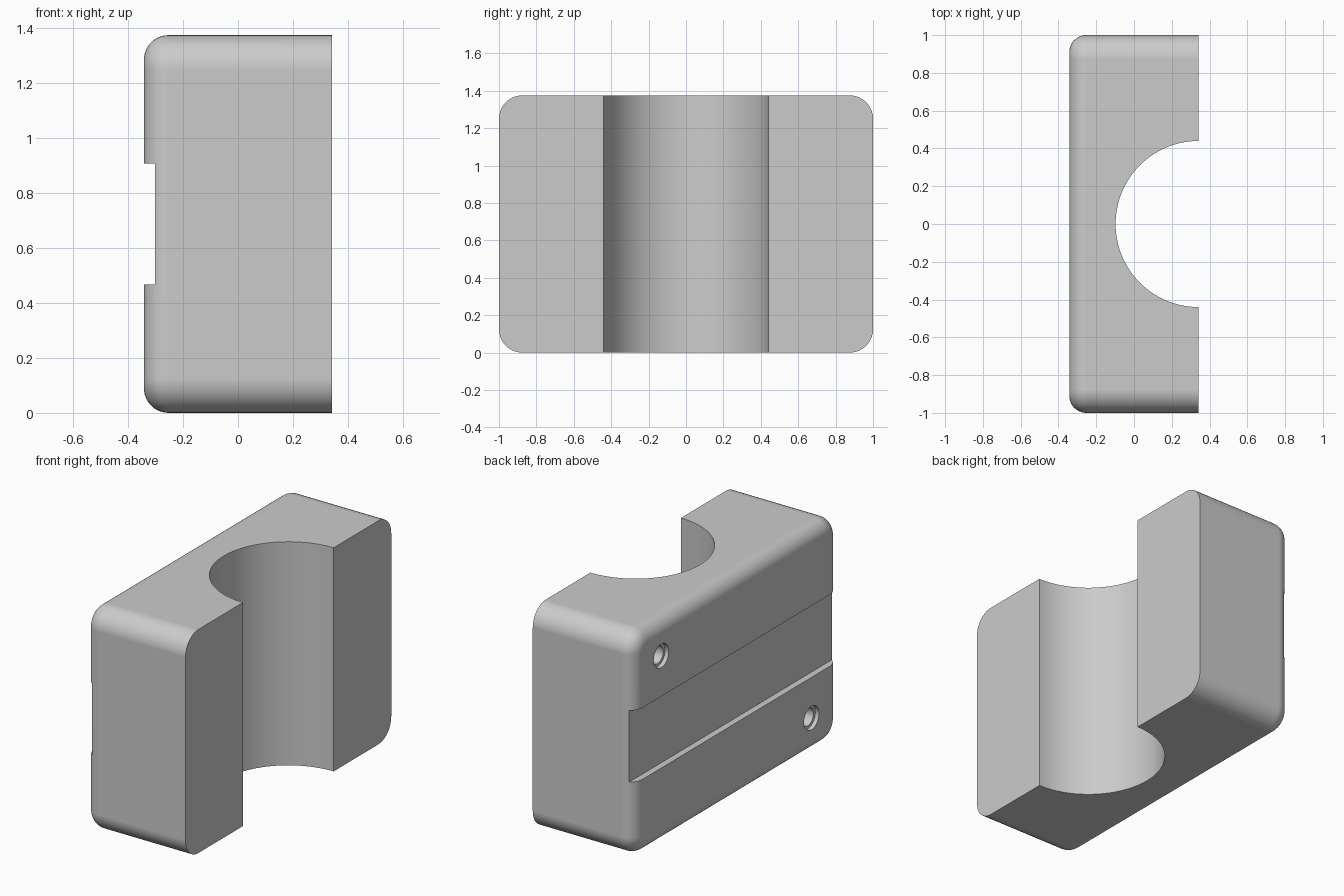
import bpy, bmesh
from math import radians
from mathutils import Matrix, Vector

if "Cube" in bpy.data.objects:
    bpy.data.objects.remove(bpy.data.objects["Cube"], do_unlink=True)

W, D, H = 0.685, 2.0, 1.375
BACK = -W / 2
MID = H / 2

grey = bpy.data.materials.new("plain grey")
grey.use_nodes = True
grey.diffuse_color = (0.6, 0.6, 0.6, 1)
grey.node_tree.nodes["Principled BSDF"].inputs["Base Color"].default_value = (0.6, 0.6, 0.6, 1)


def make_object(name, bm):
    bmesh.ops.recalc_face_normals(bm, faces=bm.faces)
    mesh = bpy.data.meshes.new(name)
    bm.to_mesh(mesh)
    bm.free()
    mesh.materials.append(grey)
    ob = bpy.data.objects.new(name, mesh)
    bpy.context.collection.objects.link(ob)
    return ob


def box(size, centre):
    bm = bmesh.new()
    bmesh.ops.create_cube(bm, size=1, matrix=Matrix.Translation(centre) @ Matrix.Diagonal((*size, 1)))
    return bm


def cylinder(radius, length, centre, sides, along_x=False):
    bm = bmesh.new()
    turn = Matrix.Rotation(radians(90), 4, "Y") if along_x else Matrix()
    bmesh.ops.create_cone(bm, cap_ends=True, segments=sides, radius1=radius, radius2=radius,
                          depth=length, matrix=Matrix.Translation(centre) @ turn)
    return bm


def round_edges(bm, edges, radius, steps):
    bmesh.ops.bevel(bm, geom=edges, offset=radius, offset_type="OFFSET",
                    segments=steps, profile=0.5, affect="EDGES")


# Block: rounded end corners, then a rounded rim around the back face
bm = box((W, D, H), Vector((0, 0, MID)))
round_edges(bm, [e for e in bm.edges
                 if abs(e.verts[0].co.x - e.verts[1].co.x) > 0.1], 0.125, 10)
round_edges(bm, [e for e in bm.edges
                 if all(v.co.x < BACK + 0.001 for v in e.verts)], 0.09, 10)
block = make_object("half_clamp_block", bm)

# Cutters: half-round bore, strap groove, two stepped screw holes
cutters = [
    ("bore_cutter", cylinder(0.44, H + 0.4, Vector((W / 2, 0, MID)), 96)),
    ("groove_cutter", box((0.24, D + 0.4, 0.44), Vector((BACK - 0.08, 0, MID))),),
]
for side in (1, -1):
    spot = Vector((BACK, side * 0.73, MID + side * 0.47))
    cutters.append(("screw_recess_cutter", cylinder(0.073, 0.05, spot, 32, True)))
    cutters.append(("screw_hole_cutter", cylinder(0.055, 0.5, spot, 32, True)))

bpy.context.view_layer.objects.active = block
block.select_set(True)
for name, shape in cutters:
    cutter = make_object(name, shape)
    cutter.hide_render = True
    cut = block.modifiers.new(name, "BOOLEAN")
    cut.operation = "DIFFERENCE"
    cut.solver = "EXACT"
    cut.object = cutter
    bpy.ops.object.modifier_apply(modifier=cut.name)
    bpy.data.objects.remove(cutter, do_unlink=True)

# Smooth curves with crisp cut edges
bpy.ops.object.shade_smooth_by_angle(angle=radians(25))
weighted = block.modifiers.new("flat_face_normals", "WEIGHTED_NORMAL")
weighted.keep_sharp = True
